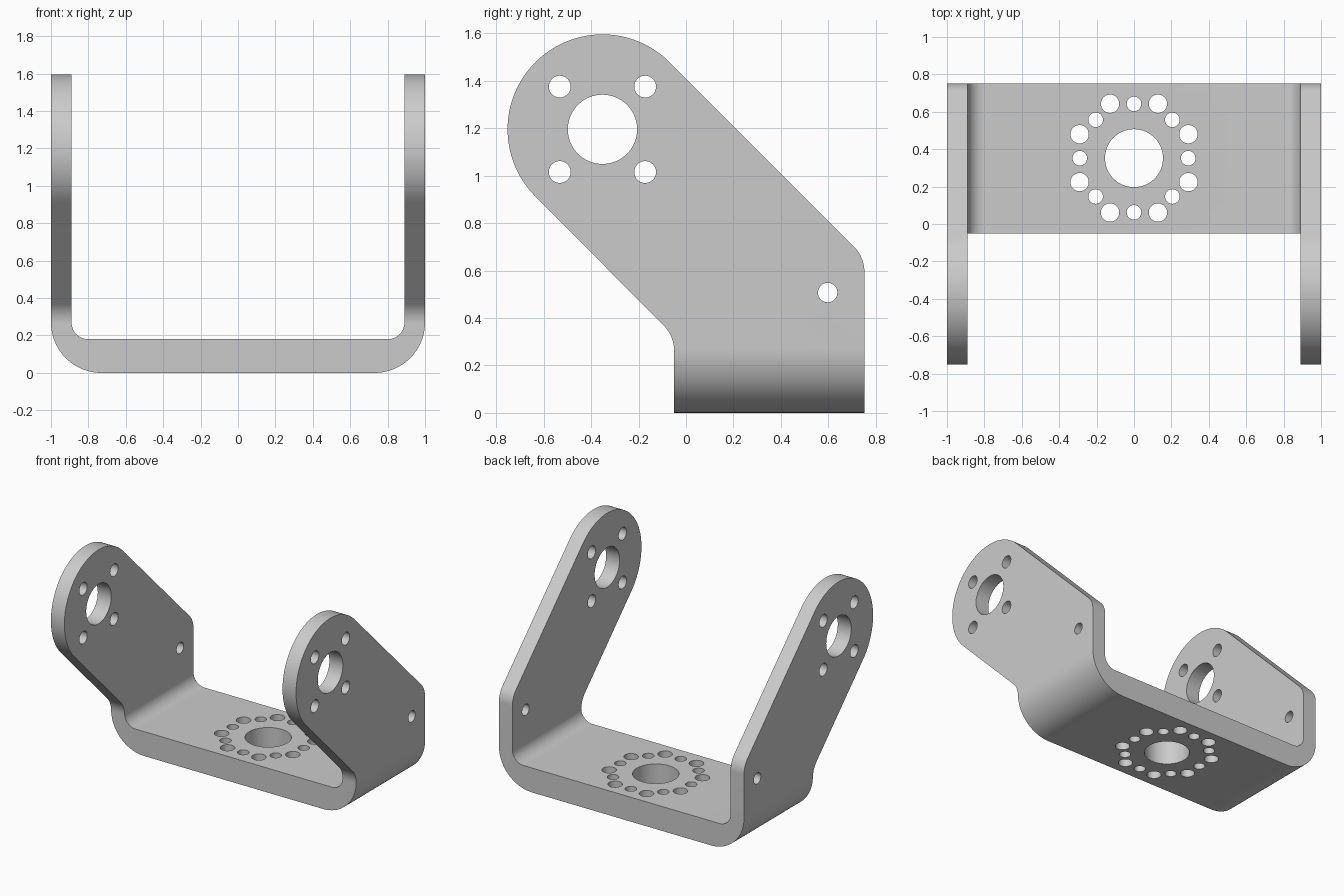
import bpy, bmesh
from math import sin, cos, radians
from mathutils import Matrix, Vector

cube = bpy.data.objects.get("Cube")
if cube:
    bpy.data.objects.remove(cube, do_unlink=True)

metal = bpy.data.materials.new("grey metal")
metal.use_nodes = True
GREY = (0.6, 0.6, 0.6, 1)
metal.diffuse_color = GREY
metal.node_tree.nodes["Principled BSDF"].inputs["Base Color"].default_value = GREY


def arc(cx, cy, r, start, end, steps=24):
    angles = [radians(start + (end - start) * i / steps) for i in range(steps + 1)]
    return [(cx + r * cos(a), cy + r * sin(a)) for a in angles]


def add_prism(bm, outline, place, direction):
    """Extrude a flat outline along a direction."""
    base = bm.faces.new([bm.verts.new(place(u, v)) for u, v in outline])
    top = bmesh.ops.extrude_face_region(bm, geom=[base])["geom"]
    verts = [g for g in top if isinstance(g, bmesh.types.BMVert)]
    bmesh.ops.translate(bm, verts=verts, vec=Vector(direction))


def make_object(name, bm):
    bmesh.ops.recalc_face_normals(bm, faces=bm.faces)
    mesh = bpy.data.meshes.new(name)
    bm.to_mesh(mesh)
    bm.free()
    mesh.materials.append(metal)
    obj = bpy.data.objects.new(name, mesh)
    bpy.context.collection.objects.link(obj)
    return obj


# U-shaped channel, rounded inside and outside at the bends
WALL, FLOOR, BEND, INNER = 0.89, 0.18, 0.27, 0.09
TOP, DEPTH = 1.7, 0.9
right_half = [(1, TOP), (WALL, TOP)]
right_half += arc(WALL - INNER, FLOOR + INNER, INNER, 0, -90)
outer = arc(1 - BEND, BEND, BEND, -90, 0)
half = right_half[1:]
channel = [(-x, z) for x, z in reversed(half)]
channel += [(-x, z) for x, z in [(1, TOP)] + outer[::-1]]
channel += outer + [(1, TOP)] + half
bm = bmesh.new()
add_prism(bm, channel, lambda x, z: (x, -DEPTH, z), (0, 2 * DEPTH, 0))
bracket = make_object("bracket", bm)

# Leaning side outline: round head, slanted arm and upright foot
HEAD_Y, HEAD_Z, HEAD_R = -0.352, 1.195, 0.4
BACK, FRONT, FILLET = 0.752, -0.05, 0.15
side = [(FRONT, -0.2), (BACK, -0.2)]
side += arc(BACK - FILLET, 0.594, FILLET, 0, 45, 10)
side += arc(HEAD_Y, HEAD_Z, HEAD_R, 45, 225, 64)
side += arc(FRONT - FILLET, 0.262, FILLET, 45, 0, 10)
bm = bmesh.new()
add_prism(bm, side, lambda y, z: (-1.2, y, z), (2.4, 0, 0))
side_shape = make_object("side_shape_cutter", bm)

# Holes across both arms
bm = bmesh.new()


def drill(location, radius, depth, turn, segments=40):
    matrix = Matrix.Translation(location) @ turn
    bmesh.ops.create_cone(bm, cap_ends=True, segments=segments, radius1=radius,
                          radius2=radius, depth=depth, matrix=matrix)


across = Matrix.Rotation(radians(90), 4, "Y")
upright = Matrix.Identity(4)
drill((0, HEAD_Y, HEAD_Z), 0.146, 2.6, across, 64)
for dy in (-0.18, 0.18):
    for dz in (-0.18, 0.18):
        drill((0, HEAD_Y + dy, HEAD_Z + dz), 0.046, 2.6, across)
drill((0, 0.597, 0.507), 0.041, 2.6, across)

# Mounting hole with its ring of small and large holes in the floor
RING_Y = 0.352
drill((0, RING_Y, 0.1), 0.155, 0.4, upright, 64)
for k in range(8):
    a = radians(45 * k)
    drill((0.29 * cos(a), RING_Y + 0.29 * sin(a), 0.1), 0.039, 0.4, upright)
for sx in (-1, 1):
    for sy in (-1, 1):
        for dx, dy in ((0.128, 0.291), (0.291, 0.128)):
            drill((sx * dx, RING_Y + sy * dy, 0.1), 0.049, 0.4, upright)
holes = make_object("hole_cutter", bm)

# Cut the bracket, then drop the cutters
for cutter, operation in ((side_shape, "INTERSECT"), (holes, "DIFFERENCE")):
    mod = bracket.modifiers.new(cutter.name, "BOOLEAN")
    mod.operation, mod.solver, mod.object = operation, "EXACT", cutter
    cutter.hide_render = True
bpy.ops.object.select_all(action="DESELECT")
bpy.context.view_layer.objects.active = bracket
bracket.select_set(True)
for mod in list(bracket.modifiers):
    bpy.ops.object.modifier_apply(modifier=mod.name)
for cutter in (side_shape, holes):
    bpy.data.objects.remove(cutter, do_unlink=True)
bpy.ops.object.shade_smooth_by_angle(angle=radians(30))
